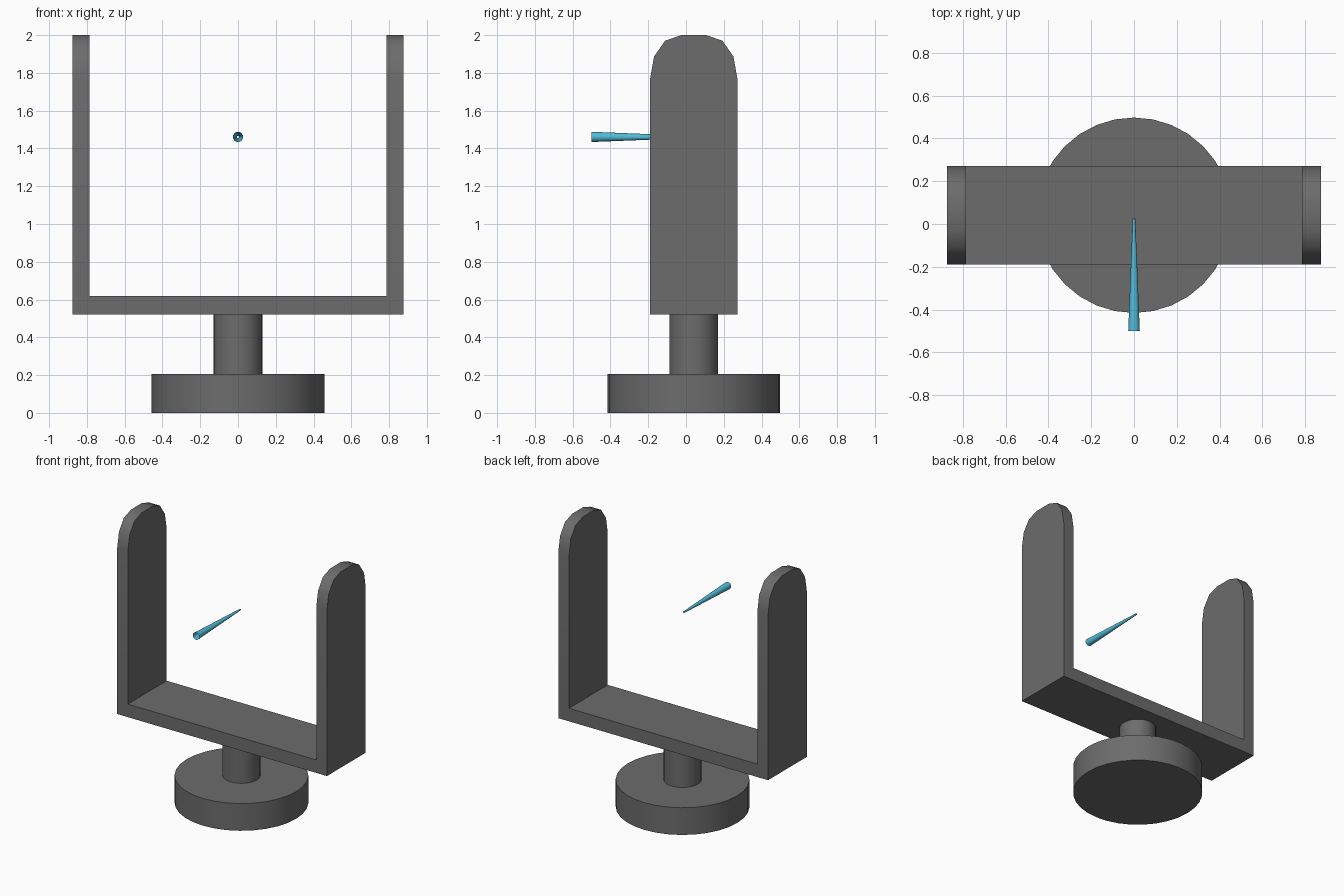
import bpy, bmesh, math
from mathutils import Vector

if "Cube" in bpy.data.objects:
    bpy.data.objects.remove(bpy.data.objects["Cube"])

CY = 0.041  # depth centre of the stand


def material(name, color):
    mat = bpy.data.materials.new(name)
    mat.diffuse_color = (*color, 1)
    mat.use_nodes = True
    mat.node_tree.nodes["Principled BSDF"].inputs["Base Color"].default_value = mat.diffuse_color
    return mat


dark = material("dark_grey", (0.15, 0.15, 0.15))
blue = material("blue", (0.085, 0.5, 0.7))


def finish(obj, mat, angle=40):
    obj.data.materials.clear()
    obj.data.materials.append(mat)
    bpy.ops.object.select_all(action='DESELECT')
    obj.select_set(True)
    bpy.context.view_layer.objects.active = obj
    bpy.ops.object.shade_smooth_by_angle(angle=math.radians(angle))


def cylinder(name, radius, z0, z1, sides):
    bpy.ops.mesh.primitive_cylinder_add(vertices=sides, radius=radius, depth=z1 - z0,
                                        location=(0, CY, (z0 + z1) / 2))
    obj = bpy.context.object
    obj.name = name
    finish(obj, dark)


def extrude_profile(name, points, direction):
    bm = bmesh.new()
    face = bm.faces.new([bm.verts.new(p) for p in points])
    new = bmesh.ops.extrude_face_region(bm, geom=[face])['geom']
    bmesh.ops.translate(bm, vec=Vector(direction),
                        verts=[v for v in new if isinstance(v, bmesh.types.BMVert)])
    bmesh.ops.recalc_face_normals(bm, faces=bm.faces)
    mesh = bpy.data.meshes.new(name)
    bm.to_mesh(mesh)
    bm.free()
    obj = bpy.data.objects.new(name, mesh)
    bpy.context.collection.objects.link(obj)
    return obj


# Round foot and post
cylinder("base_disc", 0.457, 0.0, 0.205, 32)
cylinder("post", 0.129, 0.205, 0.522, 32)

# U-shaped fork, extruded front to back
half = [(0.786, 0.62), (0.786, 2.1), (0.875, 2.1), (0.875, 0.522)]
outline = half + [(-x, z) for x, z in reversed(half)]
fork = extrude_profile("fork", [(x, -0.4, z) for x, z in outline], (0, 0.9, 0))

# Rounded side outline trims the fork to depth and rounds the arm tips
side = [(0.231, 0.3), (0.231, 1.77), (0.21, 1.887), (0.152, 1.97), (0.066, 2.0)]
loop = side + [(-y, z) for y, z in reversed(side)]
trim = extrude_profile("fork_trim", [(-1.1, CY + y, z) for y, z in loop], (2.2, 0, 0))
trim.hide_render = True
mod = fork.modifiers.new("trim", 'BOOLEAN')
mod.operation, mod.solver, mod.object = 'INTERSECT', 'EXACT', trim
bpy.context.view_layer.objects.active = fork
bpy.ops.object.modifier_apply(modifier=mod.name)
bpy.data.objects.remove(trim)
finish(fork, dark)

# Tapered open tube pointing backwards, wide end at the front
bpy.ops.mesh.primitive_cone_add(vertices=16, radius1=0.027, radius2=0.006, depth=0.526,
                                end_fill_type='NOTHING', location=(0, -0.237, 1.461),
                                rotation=(-math.pi / 2, 0, 0))
tube = bpy.context.object
tube.name = "tapered_tube"
finish(tube, blue)
